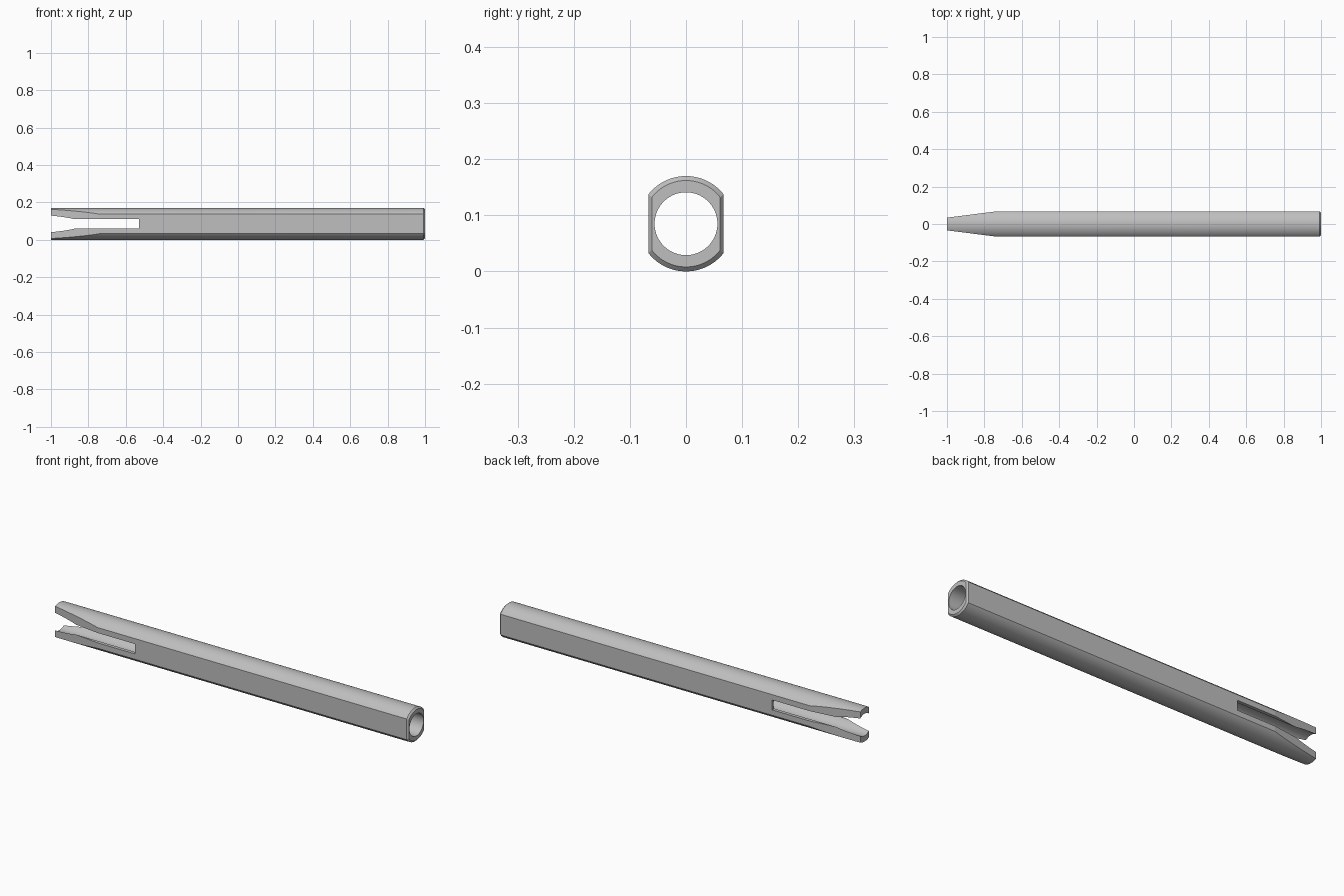
import bpy, bmesh, math
from mathutils import Vector

if "Cube" in bpy.data.objects:
    bpy.data.objects.remove(bpy.data.objects["Cube"], do_unlink=True)

AXIS_Z = 0.085      # height of the tube axis
OUTER, BORE = 0.085, 0.056
FLAT = 0.067        # half width across the flats
TIP = 0.034         # half width at the tapered tip
CHAMFER = 0.008
SEGMENTS = 96

steel = bpy.data.materials.new("grey metal")
steel.use_nodes = True
grey = (0.52, 0.52, 0.52, 1)
steel.diffuse_color = grey
steel.node_tree.nodes["Principled BSDF"].inputs["Base Color"].default_value = grey


def finish(name, bm):
    bmesh.ops.recalc_face_normals(bm, faces=bm.faces)
    mesh = bpy.data.meshes.new(name)
    bm.to_mesh(mesh)
    bm.free()
    mesh.materials.append(steel)
    obj = bpy.data.objects.new(name, mesh)
    bpy.context.collection.objects.link(obj)
    return obj


def turned(name, profile):
    """Solid of revolution about the tube axis from (x, radius) points."""
    bm = bmesh.new()
    verts = [bm.verts.new((x, 0, AXIS_Z + r)) for x, r in profile]
    edges = [bm.edges.new(pair) for pair in zip(verts, verts[1:])]
    bmesh.ops.spin(bm, geom=verts + edges, cent=(0, 0, AXIS_Z), axis=(1, 0, 0),
                   angle=math.tau, steps=SEGMENTS)
    bmesh.ops.remove_doubles(bm, verts=bm.verts, dist=1e-5)
    bmesh.ops.holes_fill(bm, edges=[e for e in bm.edges if e.is_boundary])
    return finish(name, bm)


def prism(name, outline, bottom, top):
    """Vertical prism from an outline of (x, half width) points."""
    bm = bmesh.new()
    loop = outline + [(x, -y) for x, y in reversed(outline)]
    face = bm.faces.new([bm.verts.new((x, y, bottom)) for x, y in loop])
    new = bmesh.ops.extrude_face_region(bm, geom=[face])["geom"]
    bmesh.ops.translate(bm, vec=Vector((0, 0, top - bottom)),
                        verts=[v for v in new if isinstance(v, bmesh.types.BMVert)])
    return finish(name, bm)


def cut(body, tool, operation):
    bpy.context.view_layer.objects.active = body
    mod = body.modifiers.new(tool.name, "BOOLEAN")
    mod.object, mod.operation, mod.solver = tool, operation, "EXACT"
    bpy.ops.object.modifier_apply(modifier=mod.name)
    bpy.data.objects.remove(tool, do_unlink=True)


# Round bar with a chamfered right end
body = turned("slotted_tube", [(-1.0, OUTER), (1 - CHAMFER, OUTER), (1.0, OUTER - CHAMFER)])

# Side flats, tapered tip and chamfers on the flats
flats = prism("flats_cutter", [(-1.01, TIP - 0.0013), (-0.74, FLAT), (1 - CHAMFER, FLAT),
                               (1.0 + CHAMFER, FLAT - 2 * 0.006)], -0.1, 0.3)
cut(body, flats, "INTERSECT")

# Through bore
cut(body, turned("bore_cutter", [(-1.1, BORE), (1.1, BORE)]), "DIFFERENCE")

# Slot that splits the tip into two prongs
slot = prism("slot_cutter", [(-1.1, 0.2), (-0.53, 0.2)], AXIS_Z - 0.025, AXIS_Z + 0.025)
cut(body, slot, "DIFFERENCE")

# One material, smooth curves, crisp edges
body.data.materials.clear()
body.data.materials.append(steel)
for poly in body.data.polygons:
    poly.material_index = 0
bpy.ops.object.select_all(action="DESELECT")
body.select_set(True)
bpy.context.view_layer.objects.active = body
bpy.ops.object.shade_smooth_by_angle(angle=math.radians(5))
